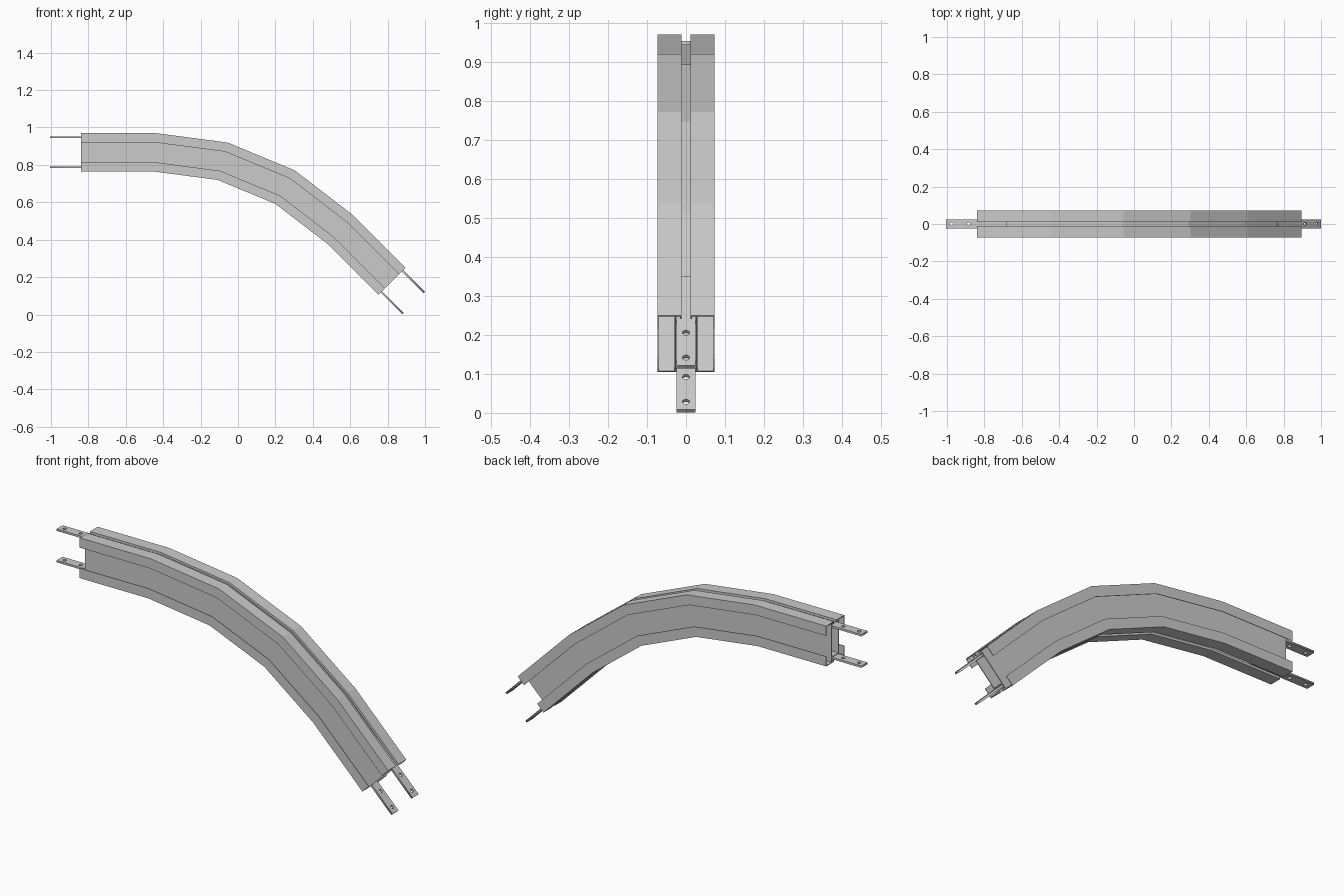
import bpy, bmesh, math
from mathutils import Vector, Matrix

if "Cube" in bpy.data.objects:
    bpy.data.objects.remove(bpy.data.objects["Cube"])

H = 0.205                                   # beam height
ANGLES = [0, 7.5, 22.5, 37.5, 45]           # downward pitch of each straight piece
LENGTHS = [0.40, 0.388, 0.388, 0.388, 0.403]

# Top edge path and mitred depth direction at every joint
path, miters = [Vector((-0.84, 0, 0.97))], []
for a, l in zip(ANGLES, LENGTHS):
    r = math.radians(a)
    path.append(path[-1] + l * Vector((math.cos(r), 0, -math.sin(r))))
pitch = [ANGLES[0]] + ANGLES + [ANGLES[-1]]
for a, b in zip(pitch, pitch[1:]):
    mid, half = math.radians((a + b) / 2), math.radians((b - a) / 2)
    miters.append(Vector((-math.sin(mid), 0, -math.cos(mid))) / math.cos(half))


def sweep(name, profile):
    """Sweep a closed (y, depth) profile along the bent path."""
    bm = bmesh.new()
    rings = [[bm.verts.new(p + m * d + Vector((0, y, 0))) for y, d in profile]
             for p, m in zip(path, miters)]
    n = len(profile)
    for r0, r1 in zip(rings, rings[1:]):
        for i in range(n):
            j = (i + 1) % n
            bm.faces.new((r0[i], r0[j], r1[j], r1[i]))
    bm.faces.new(rings[0][::-1])
    bm.faces.new(rings[-1])
    bmesh.ops.recalc_face_normals(bm, faces=bm.faces)
    me = bpy.data.meshes.new(name)
    bm.to_mesh(me)
    bm.free()
    ob = bpy.data.objects.new(name, me)
    bpy.context.collection.objects.link(ob)
    return ob


# Lipped channel: web, flange with slot lip and outer lip, repeated at the bottom
upper = [(.026, .004), (.015, .004), (.015, .012), (.011, .012), (.011, 0),
         (.073, 0), (.073, .05), (.070, .05), (.070, .004), (.030, .004)]
lower = [(y, H - d) for y, d in reversed(upper)]
channel = sweep("side_channel", upper + lower)
mod = channel.modifiers.new("mirror", 'MIRROR')
mod.use_axis = (False, True, False)

# Floors of the upper and lower slots
for name, d in (("upper_slot_floor", .028), ("lower_slot_floor", H - .031)):
    sweep(name, [(-.026, d), (.026, d), (.026, d + .003), (-.026, d + .003)])


def ring_points(x, r, n=16):
    return [(x + r * math.cos(2 * math.pi * i / n), r * math.sin(2 * math.pi * i / n))
            for i in range(n)]


def splice_bar(name, end, angle, depth, side):
    """Flat bar with two bolt holes, half inside and half beyond the beam end."""
    cu = bpy.data.curves.new(name, 'CURVE')
    cu.dimensions, cu.fill_mode, cu.extrude = '2D', 'BOTH', 0.005
    x0, x1 = -0.16 * side, 0.164 * side
    loops = [[(x0, -.024), (x1, -.024), (x1, .024), (x0, .024)]]
    loops += [ring_points(x * side, .009) for x in (.045, .135)]
    for pts in loops:
        s = cu.splines.new('POLY')
        s.points.add(len(pts) - 1)
        for p, (x, y) in zip(s.points, pts):
            p.co = (x, y, 0, 1)
        s.use_cyclic_u = True
    ob = bpy.data.objects.new(name, cu)
    bpy.context.collection.objects.link(ob)
    r = math.radians(angle)
    pos = end + depth * Vector((-math.sin(r), 0, -math.cos(r)))
    ob.matrix_world = Matrix.Translation(pos) @ Matrix.Rotation(r, 4, 'Y')
    bpy.ops.object.select_all(action='DESELECT')
    ob.select_set(True)
    bpy.context.view_layer.objects.active = ob
    bpy.ops.object.convert(target='MESH')


# Splice bars in both slots at both ends
for tag, end, ang, side in (("left", path[0], 0, -1), ("right", path[-1], 45, 1)):
    splice_bar("upper_splice_bar_" + tag, end, ang, .0225, side)
    splice_bar("lower_splice_bar_" + tag, end, ang, H - .0225, side)
